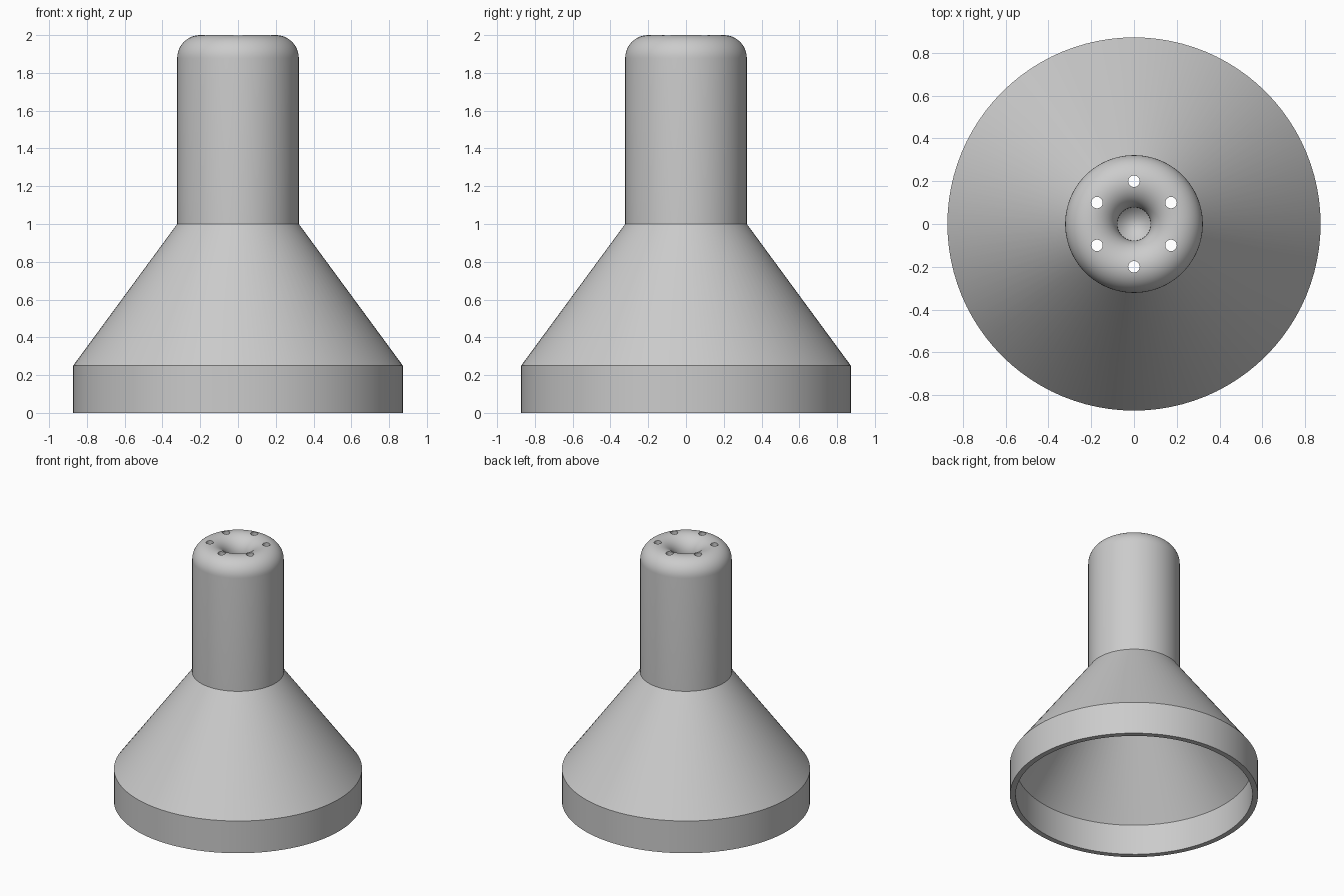
import bpy
import bmesh
from math import sin, cos, pi, radians
from mathutils import Matrix

cube = bpy.data.objects.get("Cube")
if cube:
    bpy.data.objects.remove(cube, do_unlink=True)

SEGMENTS = 96
WALL = 0.04
BASE_R, TUBE_R = 0.873, 0.322
RING_R, FILLET = 0.2, 0.122      # centre radius and roundness of the top lip
LIP_Z = 2 - FILLET
WELL_R = RING_R - FILLET

grey = bpy.data.materials.new("plain grey")
grey.use_nodes = True
grey.diffuse_color = (0.6, 0.6, 0.6, 1)
grey.node_tree.nodes["Principled BSDF"].inputs["Base Color"].default_value = (0.6, 0.6, 0.6, 1)


def skin(offset):
    """Half profile from the foot to the axis, moved inward by offset."""
    pts = [(BASE_R - offset, 0), (BASE_R - offset, 0.25 - offset * 0.35),
           (TUBE_R - offset, 1 - offset * 0.35)]
    # Rounded lip rolling over into the central well
    radius = FILLET - offset
    for i in range(25):
        a = pi * i / 24
        pts.append((RING_R + radius * cos(a), LIP_Z + radius * sin(a)))
    # Dished floor of the well
    r, z = WELL_R + offset, LIP_Z - 0.02 - offset
    for i in range(9):
        t = 1 - i / 8
        pts.append((r * t, z - 0.04 * (1 - t * t)))
    return pts


# Hollow flared body, turned from its wall profile
bm = bmesh.new()
profile = skin(0) + skin(WALL)[::-1]
verts = [bm.verts.new((r, 0, z)) for r, z in profile]
last_outer = len(profile) // 2 - 1
edges = [bm.edges.new((verts[i], verts[i + 1]))
         for i in range(len(verts) - 1) if i != last_outer]
edges.append(bm.edges.new((verts[-1], verts[0])))
bmesh.ops.spin(bm, geom=verts + edges, cent=(0, 0, 0), axis=(0, 0, 1),
               angle=2 * pi, steps=SEGMENTS, use_merge=True)
bmesh.ops.remove_doubles(bm, verts=bm.verts, dist=0.0001)
bmesh.ops.recalc_face_normals(bm, faces=bm.faces)
mesh = bpy.data.meshes.new("flared_body")
bm.to_mesh(mesh)
bm.free()
mesh.materials.append(grey)
body = bpy.data.objects.new("flared_body", mesh)
bpy.context.collection.objects.link(body)

# Ring of six small holes drilled through the lip
bm = bmesh.new()
for k in range(6):
    a = radians(90 + 60 * k)
    bmesh.ops.create_cone(bm, cap_ends=True, segments=24, radius1=0.027, radius2=0.027,
                          depth=0.3,
                          matrix=Matrix.Translation((RING_R * cos(a), RING_R * sin(a), 2)))
drill_mesh = bpy.data.meshes.new("hole_cutter")
bm.to_mesh(drill_mesh)
bm.free()
drill_mesh.materials.append(grey)
drill = bpy.data.objects.new("hole_cutter", drill_mesh)
drill.hide_render = True
bpy.context.collection.objects.link(drill)

cut = body.modifiers.new("holes", 'BOOLEAN')
cut.operation = 'DIFFERENCE'
cut.solver = 'EXACT'
cut.object = drill
bpy.ops.object.select_all(action='DESELECT')
body.select_set(True)
bpy.context.view_layer.objects.active = body
bpy.ops.object.modifier_apply(modifier=cut.name)
bpy.data.objects.remove(drill, do_unlink=True)
bpy.ops.object.shade_smooth_by_angle(angle=radians(30))
